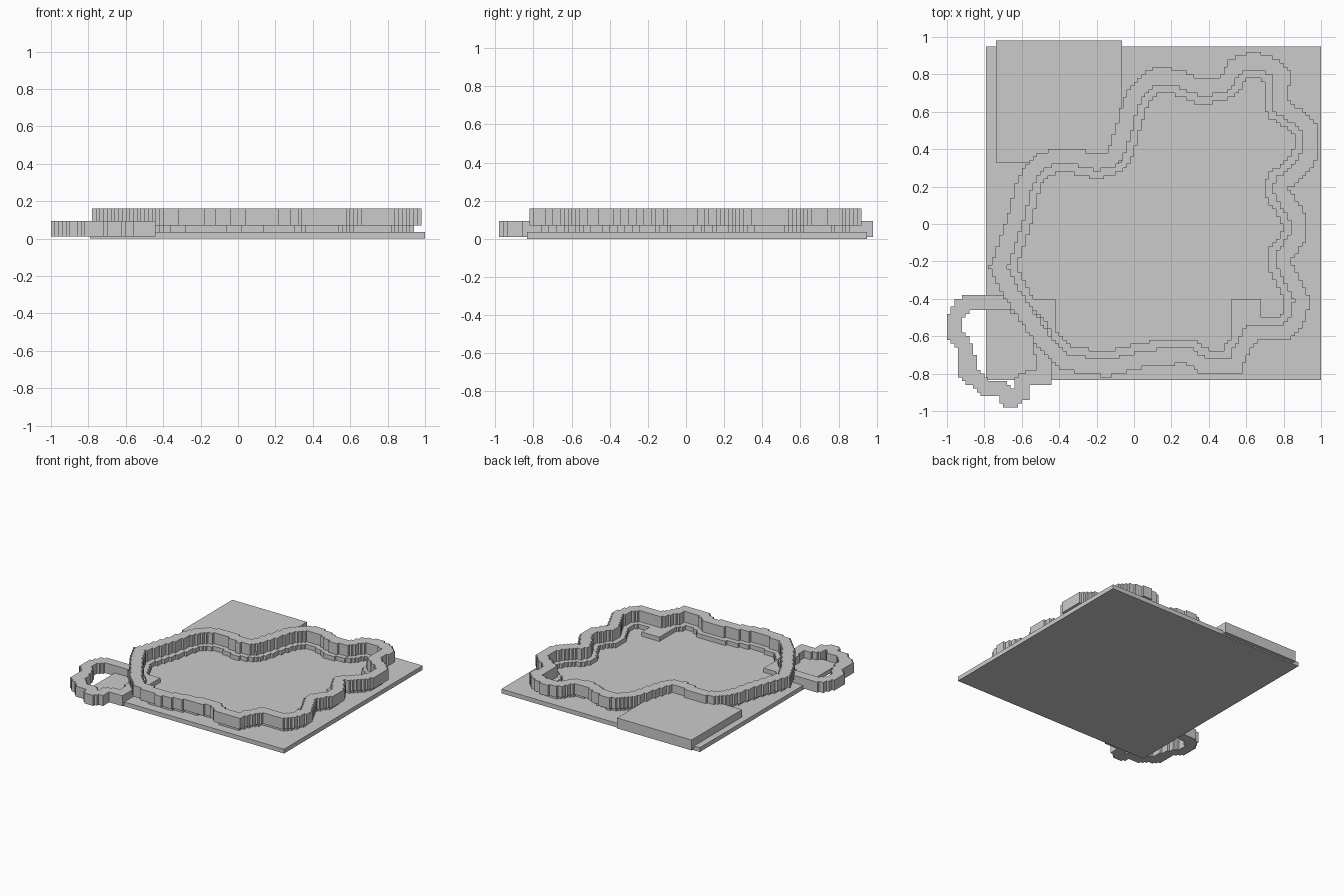
import bpy, bmesh, math

if "Cube" in bpy.data.objects:
    bpy.data.objects.remove(bpy.data.objects["Cube"])

CELL = 0.02

# Outline of the main wall (closed loop)
WALL = [(-.77, -.23), (-.72, -.1), (-.68, .02), (-.65, .13), (-.62, .25), (-.57, .33),
        (-.5, .38), (-.42, .405), (-.3, .4), (-.2, .375), (-.14, .39), (-.1, .51),
        (-.06, .66), (0, .76), (.06, .82), (.14, .84), (.25, .82), (.37, .77),
        (.46, .79), (.51, .88), (.64, .92), (.77, .88), (.84, .8), (.82, .66),
        (.91, .6), (.98, .53), (.985, .37), (.93, .27), (.83, .19), (.88, .11),
        (.93, .02), (.93, -.08), (.84, -.19), (.89, -.29), (.945, -.4), (.91, -.53),
        (.83, -.63), (.66, -.62), (.61, -.7), (.57, -.8), (.36, -.8), (.27, -.745),
        (.09, -.76), (-.15, -.815), (-.38, -.78), (-.5, -.68), (-.55, -.6),
        (-.62, -.5), (-.7, -.38)]

# Outline of the small corner loop
LOOP = [(-.66, -.37), (-.87, -.37), (-.96, -.41), (-1, -.5), (-1, -.6), (-.95, -.66),
        (-.93, -.74), (-.93, -.83), (-.87, -.86), (-.82, -.91), (-.73, -.92),
        (-.7, -.98), (-.62, -.98), (-.57, -.93), (-.56, -.87), (-.44, -.855),
        (-.45, -.55), (-.54, -.44)]


def inside(p, poly):
    hit = False
    for (ax, ay), (bx, by) in zip(poly, poly[1:] + poly[:1]):
        if (ay > p[1]) != (by > p[1]) and p[0] < ax + (p[1] - ay) * (bx - ax) / (by - ay):
            hit = not hit
    return hit


def edge_dist(p, poly):
    best = 9.0
    for (ax, ay), (bx, by) in zip(poly, poly[1:] + poly[:1]):
        dx, dy = bx - ax, by - ay
        t = ((p[0] - ax) * dx + (p[1] - ay) * dy) / (dx * dx + dy * dy)
        t = max(0, min(1, t))
        best = min(best, math.hypot(p[0] - ax - t * dx, p[1] - ay - t * dy))
    return best


def band(poly, near, far, extras=()):
    """Grid cells lying between two insets of the outline, plus extra rectangles."""
    cells = set()
    for i in range(-50, 50):
        for j in range(-50, 50):
            p = ((i + .5) * CELL, (j + .5) * CELL)
            if inside(p, poly):
                d = edge_dist(p, poly)
                extra = any(a < p[0] < b and c < p[1] < e for a, b, c, e in extras)
                if d >= near and (d < far or extra):
                    cells.add((i, j))
    return cells


def stepped(name, cells, z0, z1):
    """Stair-edged solid from grid cells."""
    bm = bmesh.new()
    verts = {}

    def corner(i, j, z):
        if (i, j, z) not in verts:
            verts[i, j, z] = bm.verts.new((i * CELL, j * CELL, z))
        return verts[i, j, z]

    for i, j in cells:
        quad = [(i, j), (i + 1, j), (i + 1, j + 1), (i, j + 1)]
        bm.faces.new([corner(*q, z1) for q in quad])
        bm.faces.new([corner(*q, z0) for q in reversed(quad)])
        sides = [(0, -1), (1, 0), (0, 1), (-1, 0)]
        for k, (di, dj) in enumerate(sides):
            if (i + di, j + dj) not in cells:
                a, b = quad[k], quad[(k + 1) % 4]
                bm.faces.new([corner(*a, z0), corner(*b, z0), corner(*b, z1), corner(*a, z1)])
    mesh = bpy.data.meshes.new(name)
    bm.to_mesh(mesh)
    bm.free()
    bpy.context.collection.objects.link(bpy.data.objects.new(name, mesh))


def box(name, x0, x1, y0, y1, z0, z1):
    bpy.ops.mesh.primitive_cube_add(size=1, location=((x0 + x1) / 2, (y0 + y1) / 2, (z0 + z1) / 2))
    ob = bpy.context.object
    ob.name = name
    ob.scale = (x1 - x0, y1 - y0, z1 - z0)
    bpy.ops.object.transform_apply(location=False, rotation=False, scale=True)


# Flat ground plate and raised corner slab
box("base_plate", -.79, 1.0, -.835, .95, 0, .035)
box("corner_slab", -.737, -.063, .33, .98, .01, .095)

# Lower ledge, with its two inward corner patches
stepped("lower_ledge", band(WALL, .045, .13, [(-.56, -.42, -.6, -.39), (.52, .69, -.62, -.41)]),
        .035, .07)

# Tall stepped wall on top of the ledge
stepped("upper_wall", band(WALL, 0, .087), .07, .16)

# Small loop at the front left corner
stepped("corner_loop", band(LOOP, 0, .085), .01, .095)
